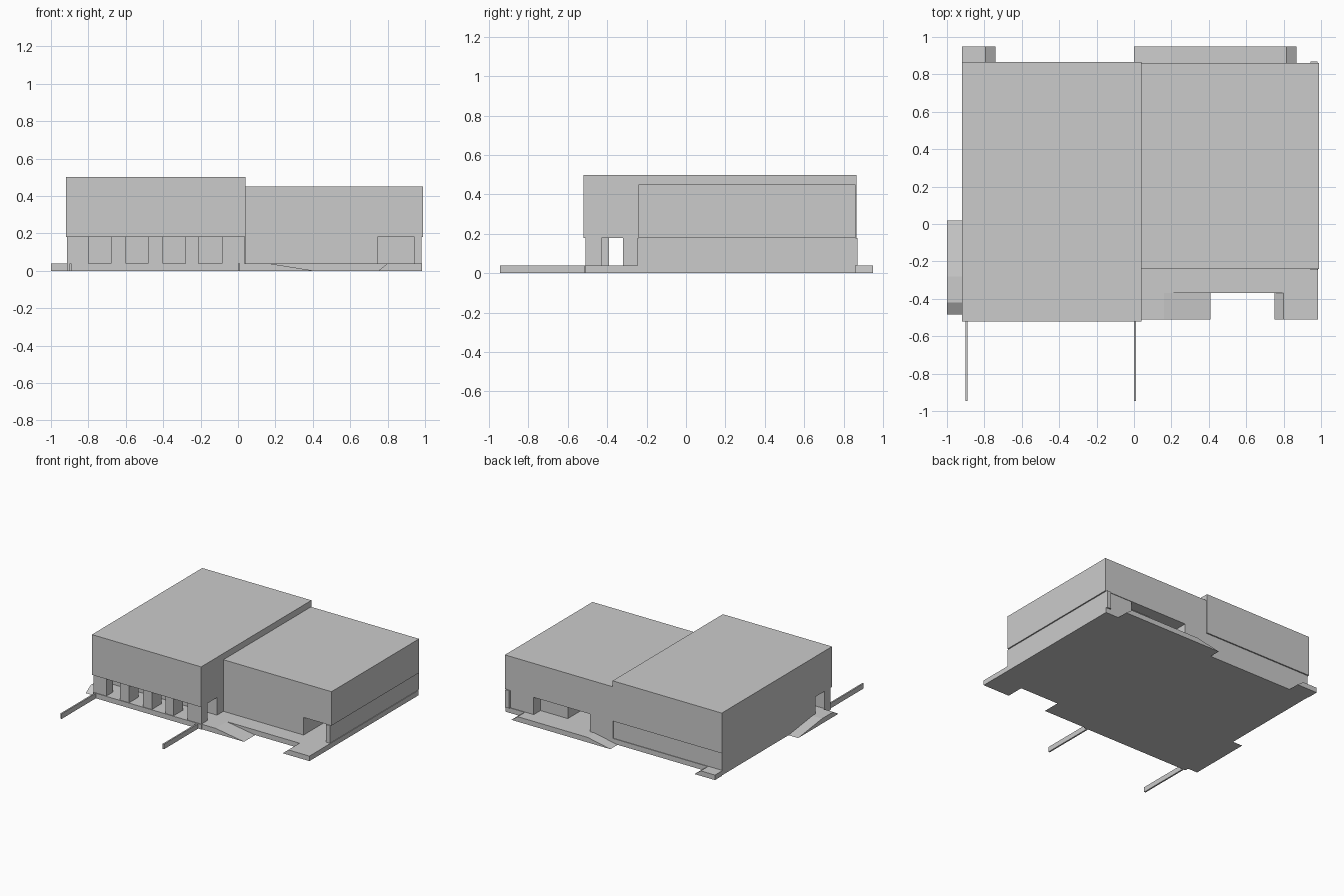
import bpy

if "Cube" in bpy.data.objects:
    bpy.data.objects.remove(bpy.data.objects["Cube"])


def prism(name, pts, place, a, b):
    """Extrude a closed 2D outline from a to b; place maps (u, v, w) to xyz."""
    n = len(pts)
    verts = [place(u, v, a) for u, v in pts] + [place(u, v, b) for u, v in pts]
    faces = [tuple(range(n))[::-1], tuple(range(n, 2 * n))]
    faces += [(i, (i + 1) % n, (i + 1) % n + n, i + n) for i in range(n)]
    mesh = bpy.data.meshes.new(name)
    mesh.from_pydata(verts, [], faces)
    obj = bpy.data.objects.new(name, mesh)
    bpy.context.collection.objects.link(obj)
    # consistent outward normals
    import bmesh
    bm = bmesh.new()
    bm.from_mesh(mesh)
    bmesh.ops.recalc_face_normals(bm, faces=bm.faces)
    bm.to_mesh(mesh)
    bm.free()
    return obj


def plan(name, pts, z0, z1):
    return prism(name, pts, lambda u, v, w: (u, v, w), z0, z1)


def box(name, x0, x1, y0, y1, z0, z1):
    return plan(name, [(x0, y0), (x1, y0), (x1, y1), (x0, y1)], z0, z1)


def strip_x(name, pts, y0, y1):
    return prism(name, pts, lambda u, v, w: (u, w, v), y0, y1)


def strip_y(name, pts, x0, x1):
    return prism(name, pts, lambda u, v, w: (w, u, v), x0, x1)


SLAB, FLOOR = 0.04, 0.18

# Upper volumes
box("left_upper_block", -0.92, 0.04, -0.52, 0.865, FLOOR, 0.50)
box("right_upper_block", 0.04, 0.99, -0.24, 0.86, FLOOR, 0.45)

# Base slab, stepped back at the right front
plan("base_slab", [(-0.915, -0.515), (0.04, -0.515), (0.04, -0.37), (0.985, -0.37),
                   (0.985, 0.86), (-0.915, 0.86)], 0, SLAB)

# Pavement strips that ramp down to the ground
strip_x("front_ramp", [(0.04, 0), (0.41, 0), (0.16, SLAB), (0.04, SLAB)], -0.51, -0.37)
strip_x("front_corner_ramp", [(0.75, 0), (0.985, 0), (0.985, SLAB), (0.80, SLAB)], -0.51, -0.37)
strip_x("back_left_ramp", [(-0.92, 0), (-0.74, 0), (-0.795, SLAB), (-0.92, SLAB)], 0.86, 0.95)
strip_x("back_right_ramp", [(0.0, 0), (0.87, 0), (0.815, SLAB), (0.20, SLAB)], 0.86, 0.95)
strip_y("side_ramp", [(-0.485, 0), (0.02, 0), (-0.28, SLAB), (-0.42, SLAB)], -1.0, -0.915)

# Ground floor on the left, set back behind the arcade
box("left_ground_floor", -0.915, 0.04, -0.32, 0.855, SLAB, FLOOR)

# Arcade pillars
pillars = [(-0.915, -0.80, -0.43), (-0.68, -0.60, -0.39), (-0.48, -0.40, -0.39),
           (-0.28, -0.21, -0.39), (-0.085, 0.035, -0.43)]
for i, (x0, x1, y1) in enumerate(pillars):
    box(f"arcade_pillar_{i + 1}", x0, x1, -0.51, y1, SLAB, FLOOR)

# Ground floor on the right with recessed entrances front and back
plan("right_ground_floor", [
    (0.04, -0.24), (0.745, -0.24), (0.745, 0.05), (0.945, 0.05), (0.945, 0.855),
    (0.74, 0.855), (0.74, 0.77), (0.50, 0.77), (0.50, 0.56), (0.24, 0.56),
    (0.24, 0.86), (0.04, 0.86)], SLAB, FLOOR)
box("right_side_wall", 0.945, 0.98, -0.247, 0.87, SLAB, FLOOR)

# Low walls running out to the front
for side, x in (("left", -0.895), ("right", 0.005)):
    box(f"{side}_front_wall", x - 0.006, x + 0.006, -0.945, -0.515, 0, SLAB)
